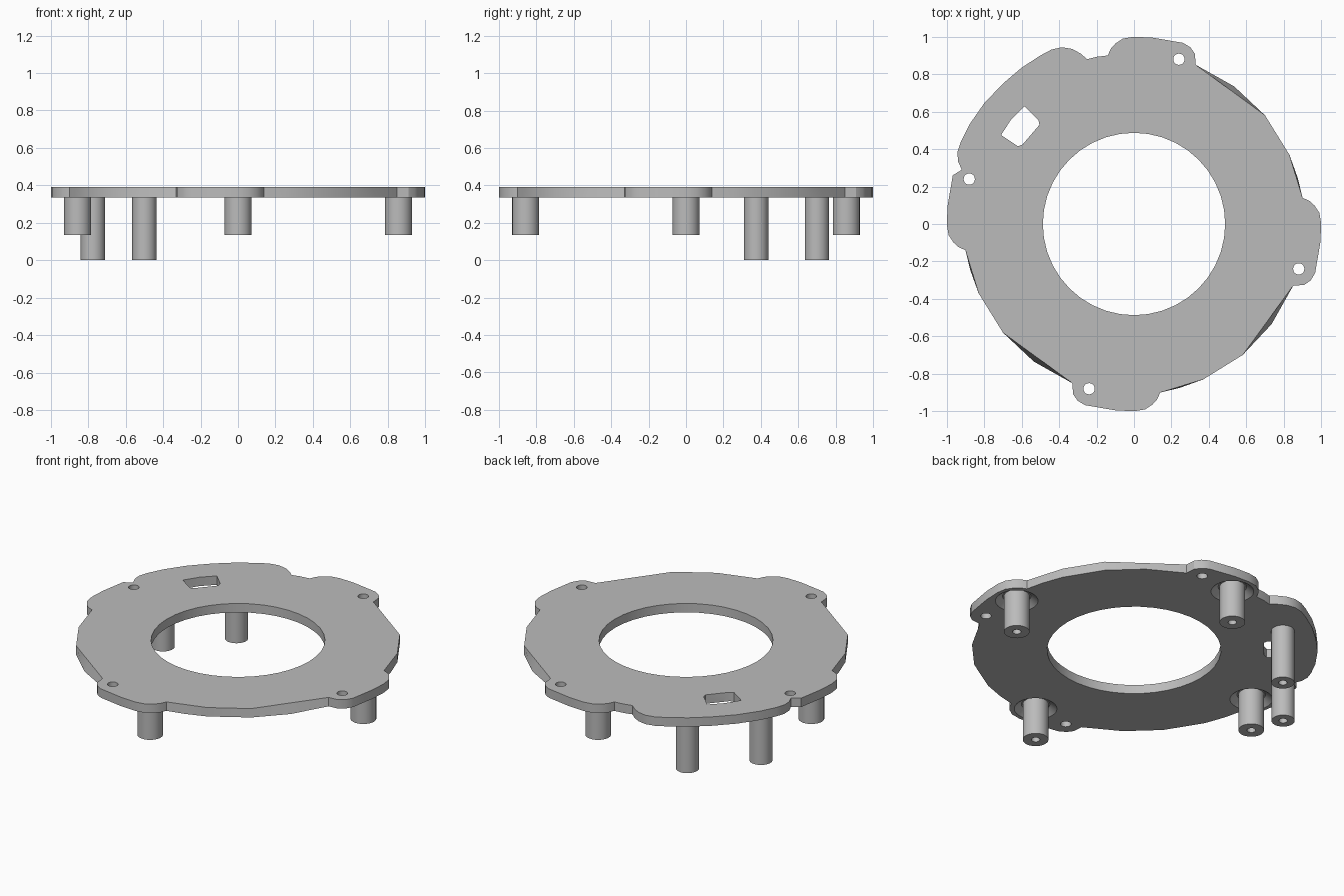
import bpy, bmesh, math
from mathutils import Matrix, Vector

if "Cube" in bpy.data.objects:
    bpy.data.objects.remove(bpy.data.objects["Cube"])

GREY = (0.5, 0.5, 0.5, 1)
grey = bpy.data.materials.new("plain grey")
grey.use_nodes = True
grey.diffuse_color = GREY
grey.node_tree.nodes["Principled BSDF"].inputs["Base Color"].default_value = GREY

BOTTOM, TOP = 0.335, 0.39
LUG = [(-0.14, 0.90), (-0.125, 0.935), (-0.10, 0.963), (-0.06, 0.99), (0, 1.0), (0.10, 0.995),
       (0.26, 0.968), (0.30, 0.945), (0.325, 0.91), (0.33, 0.85)]
LINK = [(0.535, 0.735), (0.70, 0.58), (0.83, 0.37), (0.875, 0.245)]
LOBE = [(-0.92, 0.29), (-0.94, 0.335), (-0.943, 0.385), (-0.925, 0.44), (-0.88, 0.53), (-0.80, 0.645),
        (-0.70, 0.75), (-0.60, 0.835), (-0.50, 0.90), (-0.44, 0.932), (-0.385, 0.944),
        (-0.33, 0.935), (-0.285, 0.91), (-0.25, 0.88), (-0.20, 0.893)]
SLOT = [(-0.585, 0.63), (-0.51, 0.555), (-0.505, 0.53), (-0.595, 0.425), (-0.62, 0.415),
        (-0.71, 0.475), (-0.655, 0.56)]


def turn(p, quarter):
    """Turn a point clockwise by quarter turns."""
    return Matrix.Rotation(-quarter * math.pi / 2, 2) @ Vector(p)


def finish(bm, name):
    bmesh.ops.recalc_face_normals(bm, faces=bm.faces)
    mesh = bpy.data.meshes.new(name)
    bm.to_mesh(mesh)
    bm.free()
    mesh.materials.append(grey)
    obj = bpy.data.objects.new(name, mesh)
    bpy.context.collection.objects.link(obj)
    return obj


def smooth(obj):
    bpy.ops.object.select_all(action='DESELECT')
    obj.select_set(True)
    bpy.context.view_layer.objects.active = obj
    bpy.ops.object.shade_smooth_by_angle(angle=math.radians(30))


def prism(bm, low, high, z0, z1):
    """Bridge a lower and an upper outline into a solid."""
    a = [bm.verts.new((p[0], p[1], z0)) for p in low]
    b = [bm.verts.new((p[0], p[1], z1)) for p in high]
    bm.faces.new(a)
    bm.faces.new(b)
    for i in range(len(a)):
        j = (i + 1) % len(a)
        bm.faces.new((a[i], a[j], b[j], b[i]))


def drum(bm, x, y, z0, z1, r0, r1, sides):
    bmesh.ops.create_cone(bm, cap_ends=True, segments=sides, radius1=r0, radius2=r1, depth=z1 - z0,
                          matrix=Matrix.Translation((x, y, (z0 + z1) / 2)))


# Plate outline: four lugs, three faceted links and one lobe
outline, chamfered = [], []
for q in range(4):
    outline += [turn(p, q) for p in (LUG if q < 3 else LUG[:7])]
    if q < 3:
        chamfered += [len(outline), len(outline) + 3]
        outline += [turn(p, q) for p in LINK]
outline += [Vector(p) for p in LOBE]
upper = list(outline)
for i in chamfered:
    # The upper edge runs straight past these corners
    upper[i] = (outline[i - 1] + outline[i + 1]) / 2
bm = bmesh.new()
prism(bm, outline, upper, BOTTOM, TOP)
plate = finish(bm, "plate")

# Openings: centre, slot, screw holes and tapered recesses around the short posts
short_posts = [turn((0, 0.857), q) for q in range(4)]
bm = bmesh.new()
drum(bm, 0, 0, 0.2, 0.5, 0.487, 0.487, 40)
prism(bm, SLOT, SLOT, 0.2, 0.5)
for q in range(4):
    x, y = turn((0.24, 0.88), q)
    drum(bm, x, y, 0.2, 0.5, 0.03, 0.03, 20)
for x, y in short_posts:
    drum(bm, x, y, BOTTOM - 0.01, BOTTOM + 0.03, 0.133, 0.08, 32)
cutter = finish(bm, "opening_cutter")
cutter.hide_render = True
cut = plate.modifiers.new("openings", 'BOOLEAN')
cut.operation = 'DIFFERENCE'
cut.solver = 'EXACT'
cut.object = cutter
bpy.context.view_layer.update()
graph = bpy.context.evaluated_depsgraph_get()
cut_mesh = bpy.data.meshes.new_from_object(plate.evaluated_get(graph))
plate.modifiers.clear()
plate.data = cut_mesh
bpy.data.objects.remove(cutter)
smooth(plate)


def post(name, x, y, z0, z1, radius):
    """A round post with a blind screw bore in its lower end."""
    bm = bmesh.new()
    profile = [(0, z0 + 0.15), (0.024, z0 + 0.15), (0.024, z0), (radius, z0), (radius, z1), (0, z1)]
    verts = [bm.verts.new((r, 0, z)) for r, z in profile]
    edges = [bm.edges.new(pair) for pair in zip(verts, verts[1:])]
    bmesh.ops.spin(bm, geom=verts + edges, cent=(0, 0, 0), axis=(0, 0, 1),
                   angle=math.tau, steps=32)
    bmesh.ops.remove_doubles(bm, verts=bm.verts, dist=0.0005)
    obj = finish(bm, name)
    obj.location = (x, y, 0)
    smooth(obj)


# Posts under the plate
for side, (x, y) in zip(("back", "left", "front", "right"), short_posts):
    post("short_post_" + side, x, y, 0.135, BOTTOM + 0.035, 0.072)
post("long_post_outer", -0.775, 0.375, 0, BOTTOM + 0.01, 0.065)
post("long_post_inner", -0.50, 0.70, 0, BOTTOM + 0.01, 0.065)
